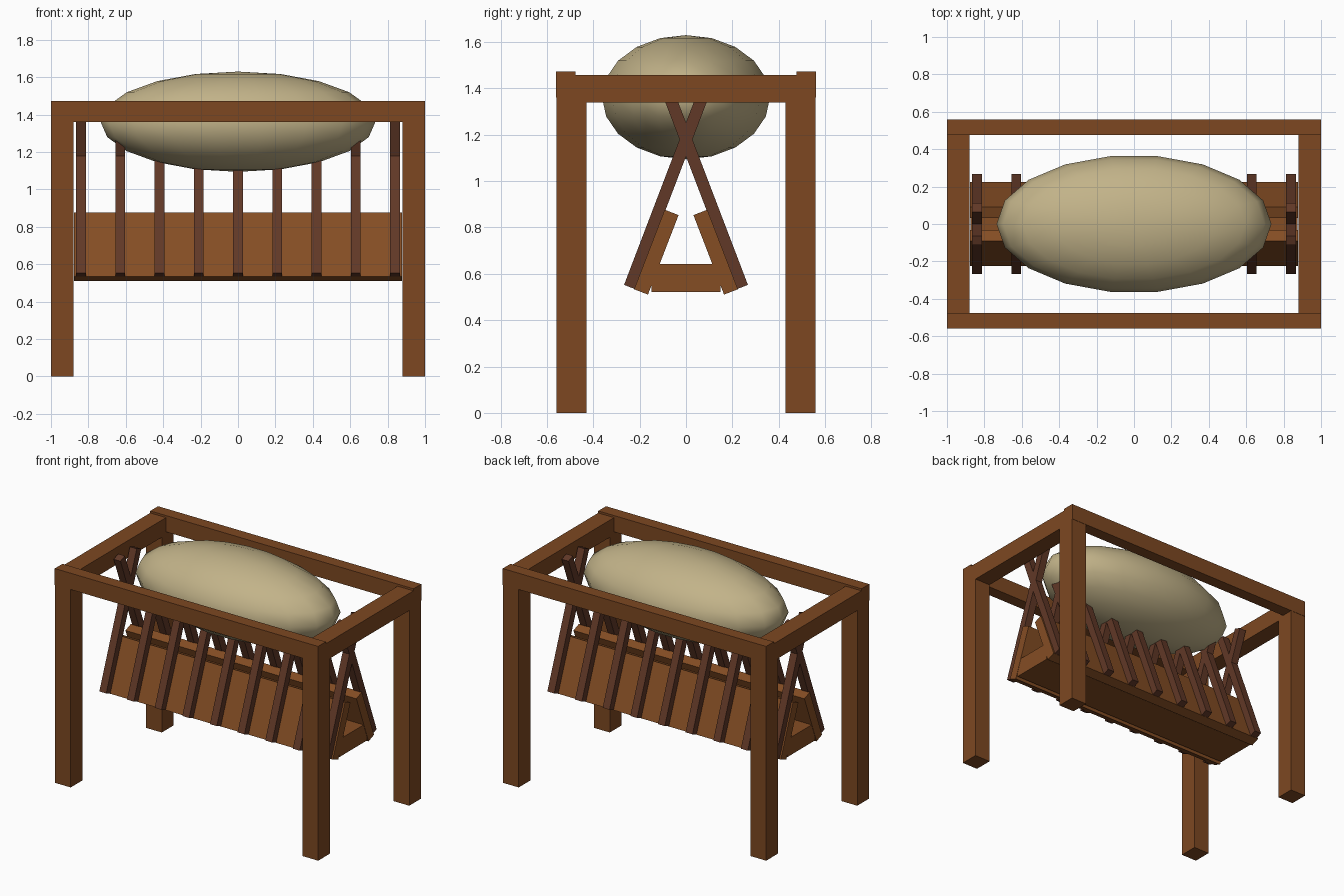
import bpy
import bmesh
from math import atan2, cos, hypot, pi, sin
from mathutils import Matrix, Vector

if "Cube" in bpy.data.objects:
    bpy.data.objects.remove(bpy.data.objects["Cube"])


def material(name, colour):
    mat = bpy.data.materials.new(name)
    mat.use_nodes = True
    mat.diffuse_color = (*colour, 1)
    mat.node_tree.nodes["Principled BSDF"].inputs["Base Color"].default_value = (*colour, 1)
    return mat


frame_wood = material("frame brown", (0.205, 0.064, 0.0155))
trough_wood = material("trough brown", (0.235, 0.075, 0.0175))
slat_wood = material("dark slat brown", (0.12, 0.04, 0.02))
straw = material("pale straw", (0.54, 0.45, 0.25))


def add_object(name, bm, mat):
    bmesh.ops.recalc_face_normals(bm, faces=bm.faces)
    mesh = bpy.data.meshes.new(name)
    bm.to_mesh(mesh)
    bm.free()
    mesh.materials.append(mat)
    obj = bpy.data.objects.new(name, mesh)
    bpy.context.collection.objects.link(obj)
    return obj


def box(name, low, high, mat):
    low, high = Vector(low), Vector(high)
    bm = bmesh.new()
    bmesh.ops.create_cube(bm, size=1)
    bmesh.ops.scale(bm, vec=high - low, verts=bm.verts)
    bmesh.ops.translate(bm, vec=(low + high) / 2, verts=bm.verts)
    return add_object(name, bm, mat)


def leaning_board(name, x, width, thickness, start, end, mat):
    """Board whose centre line runs between two (y, z) points."""
    dy, dz = end[0] - start[0], end[1] - start[1]
    bm = bmesh.new()
    bmesh.ops.create_cube(bm, size=1)
    bmesh.ops.scale(bm, vec=(width, thickness, hypot(dy, dz)), verts=bm.verts)
    bmesh.ops.rotate(bm, matrix=Matrix.Rotation(-atan2(dy, dz), 3, "X"), verts=bm.verts)
    middle = (x, (start[0] + end[0]) / 2, (start[1] + end[1]) / 2)
    bmesh.ops.translate(bm, vec=middle, verts=bm.verts)
    return add_object(name, bm, mat)


# Frame: four posts, two long rails and two end rails
for side, sx in (("left", 1), ("right", -1)):
    x0, x1 = sorted((sx * 0.88, sx))
    for end, sy in (("front", -1), ("back", 1)):
        y0, y1 = sorted((sy * 0.43, sy * 0.558))
        box(f"{end}_{side}_post", (x0, y0, 0), (x1, y1, 1.37), frame_wood)
    box(f"{side}_end_rail", (x0, -0.48, 1.34), (x1, 0.48, 1.458), frame_wood)

for end, sy in (("front", -1), ("back", 1)):
    y0, y1 = sorted((sy * 0.476, sy * 0.56))
    box(f"{end}_long_rail", (-1, y0, 1.36), (1, y1, 1.472), frame_wood)

# Trough: floor and two leaning sides
box("trough_floor", (-0.875, -0.148, 0.522), (0.875, 0.148, 0.643), trough_wood)
for end, sy in (("front", 1), ("back", -1)):
    leaning_board(f"{end}_trough_side", 0, 1.754, 0.064,
                  (sy * -0.194, 0.522), (sy * -0.062, 0.865), trough_wood)

# Crossed slats along the trough
for i in range(9):
    for end, sy in (("front", 1), ("back", -1)):
        leaning_board(f"{end}_slat_{i + 1}", 0.21 * (i - 4), 0.052, 0.052,
                      (sy * -0.243, 0.543), (sy * 0.088, 1.41), slat_wood)

# Hay bundle: half circle spun round, then stretched
bm = bmesh.new()
rings = 10
verts = [bm.verts.new((sin(pi * i / rings), 0, cos(pi * i / rings))) for i in range(rings + 1)]
edges = [bm.edges.new(pair) for pair in zip(verts, verts[1:])]
bmesh.ops.spin(bm, geom=verts + edges, cent=(0, 0, 0), axis=(0, 0, 1),
               angle=2 * pi, steps=18, use_merge=False)
bmesh.ops.remove_doubles(bm, verts=bm.verts, dist=0.001)
bmesh.ops.scale(bm, vec=(0.735, 0.368, 0.268), verts=bm.verts)
bmesh.ops.translate(bm, vec=(0, 0, 1.362), verts=bm.verts)
for face in bm.faces:
    face.smooth = True
add_object("hay_bundle", bm, straw)
